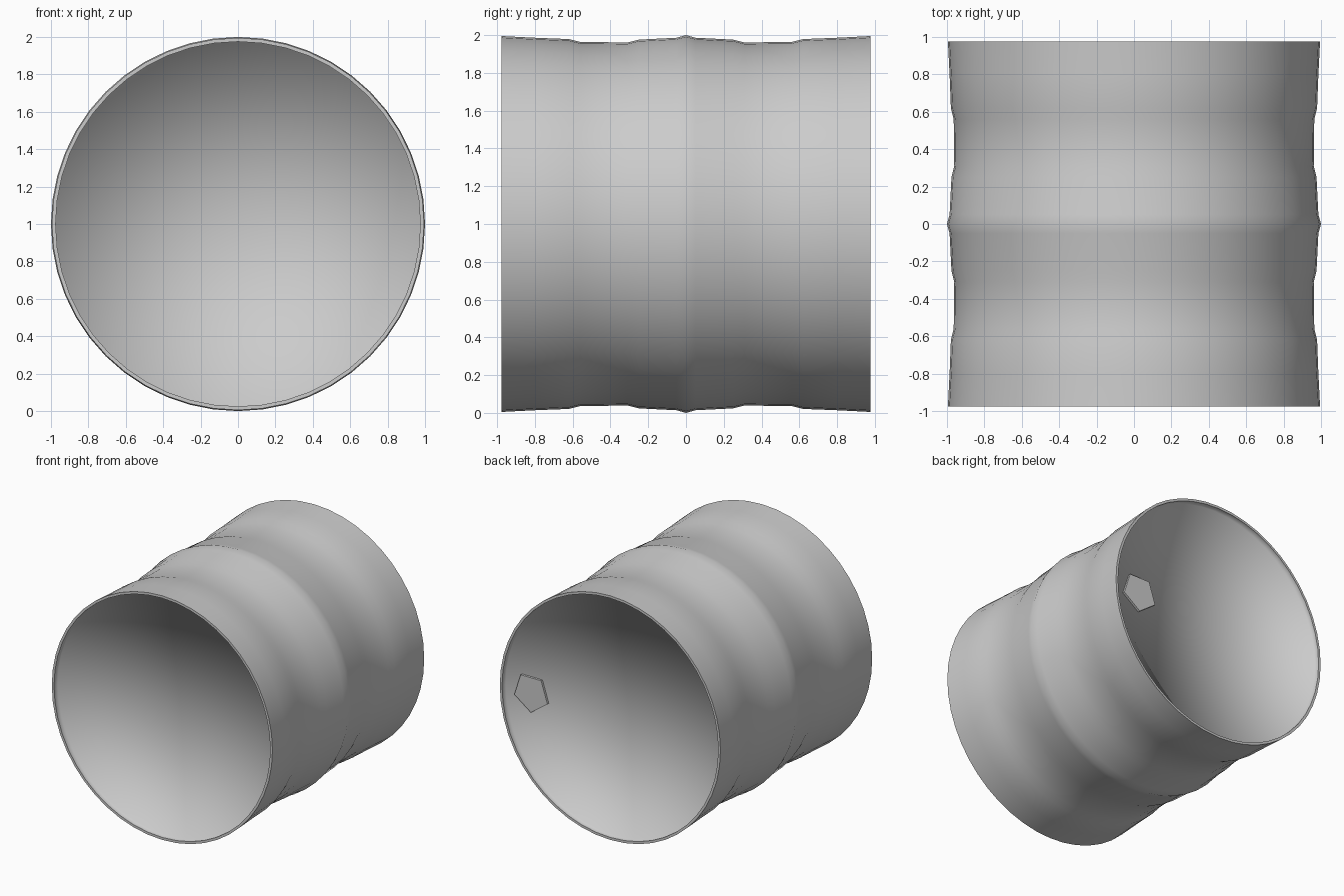
import bpy, bmesh, math

if "Cube" in bpy.data.objects:
    bpy.data.objects.remove(bpy.data.objects["Cube"])

SEG = 48
HALF = 0.977      # half length along y
LIP = 0.975       # inner radius of the rim
DEPTH = 0.05      # recess of each head


def ring(bm, y, r):
    return [bm.verts.new((r * math.cos(2 * math.pi * i / SEG), y,
                          1 + r * math.sin(2 * math.pi * i / SEG))) for i in range(SEG)]


def finish(bm, name, smooth):
    bmesh.ops.recalc_face_normals(bm, faces=bm.faces)
    for f in bm.faces:
        f.smooth = smooth
    me = bpy.data.meshes.new(name)
    bm.to_mesh(me)
    bm.free()
    ob = bpy.data.objects.new(name, me)
    bpy.context.collection.objects.link(ob)
    return ob


# barrel: ribbed shell, two thin rims and two recessed heads in one lathed skin
half = [(HALF, 0.995), (0.80, 0.986), (0.62, 0.979), (0.56, 0.964),
        (0.31, 0.961), (0.25, 0.976), (0.05, 0.986)]
profile = ([(-HALF + DEPTH, LIP), (-HALF, LIP)] + [(-y, r) for y, r in half]
           + [(0, 1.0)] + half[::-1] + [(HALF, LIP), (HALF - DEPTH, LIP)])
bm = bmesh.new()
rings = [ring(bm, y, r) for y, r in profile]
for a, b in zip(rings, rings[1:]):
    for i in range(SEG):
        j = (i + 1) % SEG
        bm.faces.new((a[i], a[j], b[j], b[i]))
for loop, y in ((rings[0], -HALF + DEPTH), (rings[-1], HALF - DEPTH)):
    c = bm.verts.new((0, y, 1))
    for i in range(SEG):
        bm.faces.new((loop[i], loop[(i + 1) % SEG], c))
# crisp rim corners, soft blend from lip into head
for loop in (rings[1], rings[2], rings[-2], rings[-3]):
    s = set(loop)
    for v in loop:
        for e in v.link_edges:
            if e.other_vert(v) in s:
                e.smooth = False
finish(bm, "barrel", True)

# bung: five-sided plug on the back head
bm = bmesh.new()
base, top = [[bm.verts.new((0.737 + 0.157 * math.cos(math.radians(-90 + 72 * i)), y,
                            0.99 + 0.157 * math.sin(math.radians(-90 + 72 * i))))
              for i in range(5)] for y in (HALF - DEPTH - 0.005, HALF - DEPTH + 0.018)]
bm.faces.new(base)
bm.faces.new(top)
for i in range(5):
    j = (i + 1) % 5
    bm.faces.new((base[i], base[j], top[j], top[i]))
finish(bm, "bung", False)
